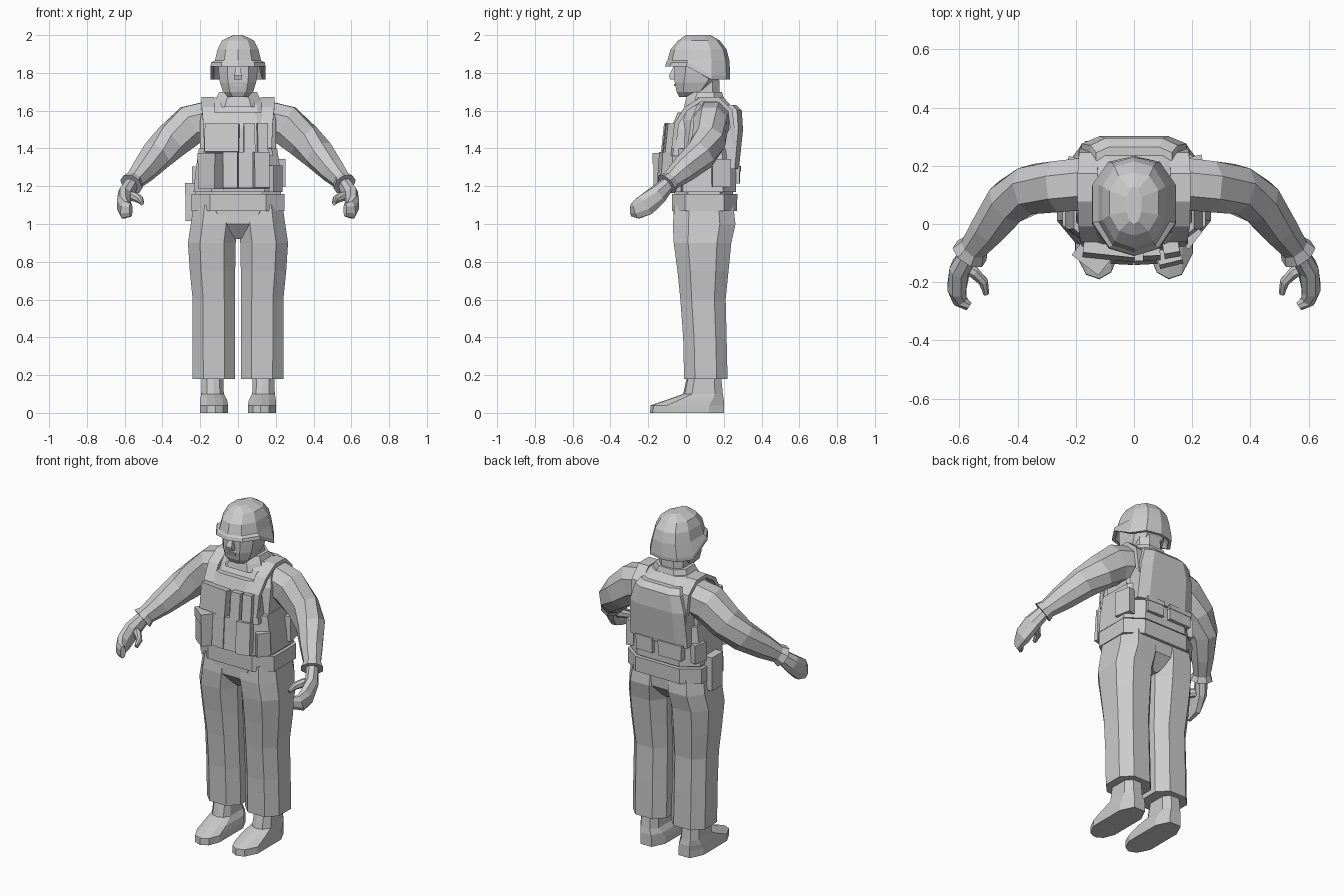
import bpy, bmesh, math
from mathutils import Vector, Matrix, Euler

grey = bpy.data.materials.new("plain grey")
grey.diffuse_color = (0.6, 0.6, 0.6, 1)


def finish(name, bm):
    bmesh.ops.recalc_face_normals(bm, faces=bm.faces)
    me = bpy.data.meshes.new(name)
    bm.to_mesh(me)
    bm.free()
    me.materials.append(grey)
    ob = bpy.data.objects.new(name, me)
    bpy.context.collection.objects.link(ob)
    return ob


def section(c):
    # box outline with cut corners, c = half length of the flat sides
    if c >= 1:
        return [(1, 1), (-1, 1), (-1, -1), (1, -1)]
    return [(1, -c), (1, c), (c, 1), (-c, 1), (-1, c), (-1, -c), (-c, -1), (c, -1)]


def skin(name, rings, mirror=False):
    # join rings of points into a closed solid, optionally on both sides
    for s, side in ((1, "left_"), (-1, "right_")) if mirror else ((1, ""),):
        bm = bmesh.new()
        vs = [[bm.verts.new((p[0] * s, p[1], p[2])) for p in r] for r in rings]
        for a, b in zip(vs, vs[1:]):
            for i in range(len(a)):
                j = (i + 1) % len(a)
                bm.faces.new((a[i], a[j], b[j], b[i]))
        bm.faces.new(vs[0])
        bm.faces.new(vs[-1])
        finish(side + name, bm)


def stack(name, levels, c=0.5, mirror=False, sec=None):
    # levels: (z, x0, x1, y0, y1)
    sec = sec or section(c)
    skin(name, [[((a + b) / 2 + u * (b - a) / 2, (d + e) / 2 + v * (e - d) / 2, z)
                 for u, v in sec] for z, a, b, d, e in levels], mirror)


def sweep(name, path, c=0.45, mirror=True, side=None):
    # path: (x, y, z, half width, half height)
    pts = [Vector(p[:3]) for p in path]
    rings = []
    for i, p in enumerate(path):
        t = (pts[min(i + 1, len(pts) - 1)] - pts[max(i - 1, 0)]).normalized()
        u = Vector(side) if side else t.cross(Vector((0, 0, 1))).normalized()
        v = u.cross(t).normalized()
        rings.append([pts[i] + u * (a * p[3]) + v * (b * p[4]) for a, b in section(c)])
    skin(name, rings, mirror)


def box(name, loc, size, turn=0, tilt=0, lid=False):
    m = Matrix.Translation(loc) @ Euler((math.radians(tilt), 0, math.radians(turn))).to_matrix().to_4x4()
    bm = bmesh.new()
    bmesh.ops.create_cube(bm, size=1, matrix=m @ Matrix.Diagonal((*size, 1)))
    if lid:
        top = m @ Matrix.Translation((0, 0, size[2] * 0.36))
        bmesh.ops.create_cube(bm, size=1, matrix=top @ Matrix.Diagonal(
            (size[0] + .006, size[1] + .006, size[2] * 0.3, 1)))
    finish(name, bm)


# legs, hips and boots
stack("trouser_leg", [(.18, .015, .24, -.01, .22), (.4, .017, .24, -.015, .215),
                      (.6, .017, .24, -.03, .21), (.75, .015, .255, -.045, .225),
                      (.9, .012, .265, -.065, .24), (1.0, .0, .25, -.07, .262),
                      (1.1, .0, .235, -.06, .25)], .5, True)
stack("hips", [(.92, -.02, .02, .0, .18), (1.0, -.14, .14, -.066, .25),
               (1.12, -.235, .235, -.065, .255)], .6)
sole = [(1, -.55), (1, .6), (.5, 1), (-.5, 1), (-1, .6), (-1, -.55), (-.65, -.88), (-.1, -1), (.5, -.92)]
stack("boot", [(0, .052, .202, -.19, .2), (.04, .052, .202, -.188, .2),
               (.07, .058, .2, -.1, .2), (.1, .075, .195, -.015, .195),
               (.26, .08, .19, .02, .18)], mirror=True, sec=sole)

# shirt and belt
stack("shirt_torso", [(1.08, -.23, .23, -.06, .25), (1.2, -.225, .225, -.06, .25),
                      (1.4, -.2, .2, -.06, .24), (1.55, -.2, .2, -.035, .24),
                      (1.63, -.18, .18, .01, .235), (1.67, -.12, .12, .03, .2)], .55)
stack("belt", [(1.07, -.245, .245, -.075, .27), (1.16, -.245, .245, -.075, .272)], .6)
sweep("sleeve", [(.15, .14, 1.55, .09, .10), (.25, .13, 1.525, .088, .105),
                 (.35, .12, 1.44, .082, .092), (.43, .077, 1.365, .075, .08),
                 (.5, -.015, 1.285, .06, .065), (.55, -.08, 1.23, .046, .048),
                 (.565, -.103, 1.21, .06, .058)])

# hands
sweep("hand", [(.558, -.09, 1.22, .032, .035), (.597, -.15, 1.155, .034, .05),
               (.609, -.215, 1.1, .032, .058), (.6, -.262, 1.075, .024, .047),
               (.567, -.284, 1.075, .015, .035)])
sweep("thumb", [(.6, -.14, 1.15, .02, .025), (.55, -.167, 1.145, .02, .024),
                (.518, -.198, 1.13, .016, .02), (.508, -.24, 1.11, .01, .012)])

# neck and head
stack("neck", [(1.6, -.085, .085, .02, .18), (1.8, -.075, .075, .04, .175)])
stack("collar", [(1.62, -.14, .14, -.01, .215), (1.665, -.115, .115, .0, .2),
                 (1.7, -.1, .1, .02, .19)])
stack("head", [(1.672, -.05, .05, -.035, .06), (1.7, -.08, .08, -.05, .11),
               (1.75, -.096, .096, -.06, .16), (1.8, -.102, .102, -.06, .19),
               (1.88, -.102, .102, -.06, .19)], .55)
stack("nose", [(1.765, -.022, .022, -.085, -.04), (1.785, -.02, .02, -.09, -.04),
               (1.835, -.01, .01, -.065, -.04)], 1)
box("mouth", (0, -.058, 1.735), (.05, .01, .01))

# helmet: flat-sided dome with a crest, rim drops behind the ears
dome = [(1, -.35), (1, .42), (.62, .88), (0, 1), (-.62, .88), (-1, .42),
        (-1, -.35), (-.6, -.85), (0, -1), (.6, -.85)]
rings = []
for z, hx, y0, y1 in [(1.87, .1, -.065, .19), (0, .128, -.09, .215), (0, .145, -.11, .232),
                      (.02, .143, -.105, .234), (1.865, .122, -.098, .23),
                      (1.925, .108, -.082, .215), (1.972, .085, -.04, .178), (2, .025, .0, .13)]:
    ring = []
    for u, v in dome:
        y = (y0 + y1) / 2 + v * (y1 - y0) / 2
        ring.append((u * hx, y, z if z > 1 else z + (1.835 if v < 0 else 1.765)))
    rings.append(ring)
skin("helmet", rings)

# armour vest: waist band, front and back panels, shoulder straps
stack("vest_band", [(1.17, -.235, .235, -.085, .265), (1.28, -.225, .225, -.09, .265),
                    (1.4, -.207, .207, -.085, .26)], .6)
stack("vest_front", [(1.36, -.185, .185, -.09, .05), (1.5, -.165, .165, -.08, .05),
                     (1.59, -.125, .125, -.045, .06)], .7)
stack("vest_back", [(1.29, -.19, .19, .15, .28), (1.5, -.18, .18, .15, .302),
                    (1.6, -.15, .15, .15, .295), (1.63, -.13, .13, .15, .265)], .66)
sweep("shoulder_strap", [(.145, -.065, 1.4, .034, .012), (.15, -.05, 1.53, .034, .012),
                         (.158, .0, 1.61, .034, .012), (.16, .08, 1.66, .034, .012),
                         (.16, .17, 1.66, .034, .012), (.155, .235, 1.6, .034, .012),
                         (.15, .255, 1.42, .034, .012)], 1, True, (1, 0, 0))

# chest pouches
box("chest_pouch", (-.085, -.095, 1.455), (.18, .04, .15), -6, -6)
box("chest_magazine_inner", (.06, -.095, 1.455), (.06, .045, .155), 3, -6)
box("chest_magazine_outer", (.128, -.085, 1.455), (.055, .045, .155), 10, -6)

# waist pouches
box("waist_magazine_1", (-.04, -.11, 1.285), (.078, .045, .19), -3, -4)
box("waist_magazine_2", (.04, -.11, 1.285), (.078, .045, .19), 3, -4)
box("waist_magazine_3", (.122, -.112, 1.285), (.082, .055, .19), 14, -4)
box("large_waist_pouch", (-.142, -.108, 1.28), (.11, .08, .19), -38, 0, True)
box("small_waist_pouch", (.19, -.04, 1.24), (.075, .055, .14), 52, 0)

# side and back pouches
box("right_hip_holster", (-.252, .1, 1.115), (.05, .1, .2), 0, 0, True)
box("left_side_pouch", (.22, .185, 1.27), (.045, .1, .15), 12, 0)
box("right_side_pouch", (-.215, .19, 1.25), (.04, .08, .11), -15, 0)
box("back_pouch_wide", (-.09, .262, 1.26), (.15, .045, .09), 2, 0, True)
box("back_pouch_narrow", (.08, .262, 1.26), (.11, .045, .09), -2, 0, True)
